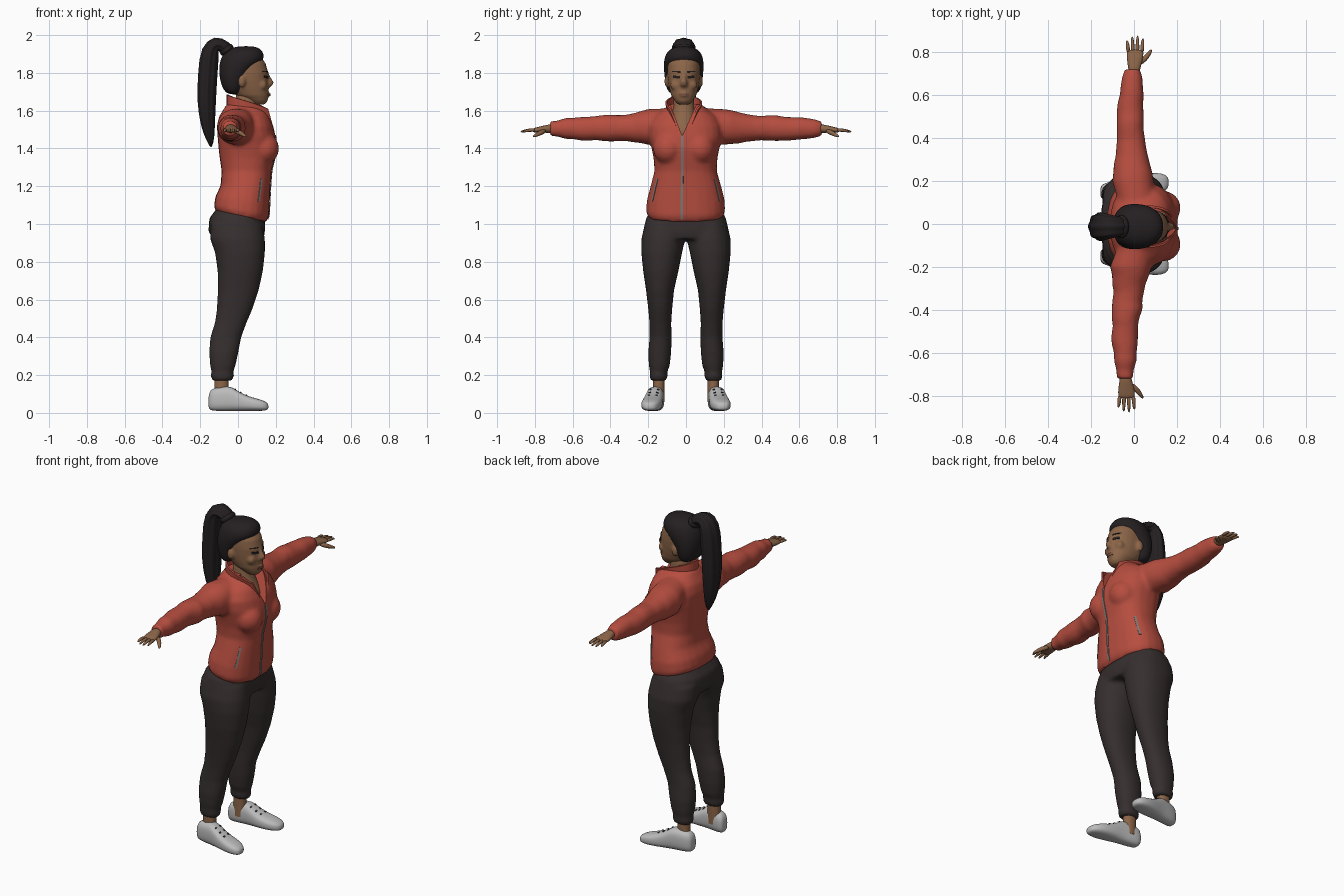
import bpy, bmesh, math, random
from mathutils import Vector

random.seed(4)
cube = bpy.data.objects.get("Cube")
if cube:
    bpy.data.objects.remove(cube, do_unlink=True)


def material(name, rgb):
    m = bpy.data.materials.new(name)
    m.use_nodes = True
    m.diffuse_color = (*rgb, 1)
    m.node_tree.nodes["Principled BSDF"].inputs["Base Color"].default_value = (*rgb, 1)
    return m


RED = material("jacket red", (0.47, 0.075, 0.05))
DARK = material("trouser charcoal", (0.037, 0.028, 0.028))
HAIR = material("hair black", (0.018, 0.014, 0.015))
SKIN = material("skin brown", (0.26, 0.13, 0.065))
LIP = material("lip brown", (0.2, 0.085, 0.055))
SHOE = material("shoe grey", (0.5, 0.5, 0.5))
METAL = material("zip grey", (0.2, 0.19, 0.18))


def skin_rings(bm, rings):
    """Bridge rings of points into a closed tube."""
    vs = [[bm.verts.new(p) for p in r] for r in rings]
    n = len(vs[0])
    for a, b in zip(vs, vs[1:]):
        for i in range(n):
            j = (i + 1) % n
            bm.faces.new((a[i], a[j], b[j], b[i]))
    bm.faces.new(vs[0])
    bm.faces.new(vs[-1])


def loft(bm, axis, rings, e=2.2, n=24):
    """Rings are (position on axis, min, max, min, max) of rounded boxes."""
    out = []
    others = [k for k in range(3) if k != axis]
    for t, a0, a1, b0, b1 in rings:
        ring = []
        for i in range(n):
            w = 2 * math.pi * i / n
            c, s = math.cos(w), math.sin(w)
            p = [t, t, t]
            p[others[0]] = (a0 + a1) / 2 + (a1 - a0) / 2 * math.copysign(abs(c) ** (2 / e), c)
            p[others[1]] = (b0 + b1) / 2 + (b1 - b0) / 2 * math.copysign(abs(s) ** (2 / e), s)
            ring.append(Vector(p))
        out.append(ring)
    skin_rings(bm, out)


def tube(bm, pts, radii, ref, wide=1, ridge=0, n=12):
    pts = [Vector(p) for p in pts]
    out = []
    for i, (p, r) in enumerate(zip(pts, radii)):
        t = (pts[min(i + 1, len(pts) - 1)] - pts[max(i - 1, 0)]).normalized()
        side = (Vector(ref) - t * t.dot(Vector(ref))).normalized()
        up = t.cross(side)
        ring = []
        for k in range(n):
            w = 2 * math.pi * k / n
            q = r * (1 + ridge * math.cos(n / 4 * w))
            ring.append(p + side * q * wide * math.cos(w) + up * q * math.sin(w))
        out.append(ring)
    skin_rings(bm, out)


def ball(bm, centre, size):
    made = bmesh.ops.create_uvsphere(bm, u_segments=16, v_segments=10, radius=1)["verts"]
    for v in made:
        v.co = Vector([c + s * x for c, s, x in zip(centre, size, v.co)])


def finish(name, bm, mat, voxel=0, subsurf=0, solid=0, cutter=None, angle=60):
    bmesh.ops.recalc_face_normals(bm, faces=bm.faces)
    me = bpy.data.meshes.new(name)
    bm.to_mesh(me)
    bm.free()
    ob = bpy.data.objects.new(name, me)
    bpy.context.collection.objects.link(ob)
    me.materials.append(mat)
    if voxel:
        m = ob.modifiers.new("blend", "REMESH")
        m.mode, m.voxel_size = "VOXEL", voxel
        m = ob.modifiers.new("soften", "SMOOTH")
        m.factor, m.iterations = 0.5, 5
    if solid:
        m = ob.modifiers.new("thickness", "SOLIDIFY")
        m.thickness, m.offset = solid, 0
    if subsurf:
        ob.modifiers.new("round", "SUBSURF").levels = subsurf
    if cutter:
        m = ob.modifiers.new("cut", "BOOLEAN")
        m.operation, m.object = "DIFFERENCE", cutter
    bpy.ops.object.select_all(action="DESELECT")
    ob.select_set(True)
    bpy.context.view_layer.objects.active = ob
    for m in list(ob.modifiers):
        bpy.ops.object.modifier_apply(modifier=m.name)
    bpy.ops.object.shade_smooth_by_angle(angle=math.radians(angle))
    return ob


def strip(name, ob, pts, width, mat, axis=0):
    """Thin plate laid on a surface, projected along x (0) or z (2)."""
    bpy.context.view_layer.update()
    ray = Vector((-1, 0, 0)) if axis == 0 else Vector((0, 0, -1))
    bm, prev = bmesh.new(), None
    d = (Vector(pts[-1]) - Vector(pts[0])).normalized()
    for p in pts:
        pair = []
        for s in (-1, 1):
            a, b = p[0] - d.y * s * width / 2, p[1] + d.x * s * width / 2
            start = Vector((2, a, b)) if axis == 0 else Vector((a, b, 2))
            hit, loc, _, _ = ob.ray_cast(start, ray)
            if hit:
                pair.append(bm.verts.new(loc - ray * 0.003))
        if len(pair) == 2:
            if prev:
                bm.faces.new((prev[0], prev[1], pair[1], pair[0]))
            prev = pair
    finish(name, bm, mat, solid=0.003)


def line(p, q, n=6):
    return [tuple(Vector(p).lerp(Vector(q), i / n)) for i in range(n + 1)]


SIDES = (("left", 1), ("right", -1))

# Neck opening cutter
bm = bmesh.new()
tri = ((-0.02, 1.465), (0.075, 1.68), (-0.1, 1.68))
skin_rings(bm, [[Vector((x, y, z)) for y, z in tri] for x in (0.065, 0.4)])
opening = finish("neck_opening_cutter", bm, RED)
opening.hide_render = True

# Jacket body, bust and sleeves blended into one surface
bm = bmesh.new()
loft(bm, 2, [(1.04, -.115, .15, -.2, .195), (1.07, -.128, .165, -.212, .207), (1.13, -.12, .168, -.207, .205),
             (1.2, -.092, .172, -.188, .187), (1.28, -.087, .178, -.167, .163), (1.35, -.097, .195, -.172, .167),
             (1.4, -.103, .205, -.182, .177), (1.46, -.108, .2, -.197, .192), (1.52, -.112, .187, -.2, .19),
             (1.57, -.1, .168, -.17, .165), (1.61, -.075, .15, -.115, .11), (1.635, -.06, .14, -.085, .08)], 2.4)
for v in bm.verts:
    v.co.z -= 0.2 * v.co.x * max(0, (1.25 - v.co.z) / 0.21)
for _, s in SIDES:
    ball(bm, (.135, s * .085 - .01, 1.4), (.083, .08, .085))
    rings = []
    for y, x0, x1, z0, z1 in [(.08, -.08, .1, 1.45, 1.615), (.2, -.1, .09, 1.42, 1.607), (.28, -.09, .07, 1.43, 1.588),
                              (.36, -.087, .06, 1.435, 1.58), (.44, -.083, .047, 1.438, 1.578),
                              (.52, -.08, .045, 1.44, 1.568), (.6, -.063, .042, 1.45, 1.562),
                              (.68, -.053, .037, 1.458, 1.552), (.72, -.043, .033, 1.467, 1.543)]:
        shift = 0 if s > 0 else -.05 * y
        for dy, f in ((0, 1), (.035, .93)):
            k = .005 * random.uniform(-1, 1) + (1 - f) * (x1 - x0) / 2
            if y + dy < .73:
                rings.append((s * (y + dy), x0 + shift + k, x1 + shift - k, z0 + k, z1 - k))
    loft(bm, 1, rings)
jacket = finish("jacket", bm, RED, voxel=0.011, cutter=opening, angle=45)
bpy.data.objects.remove(opening, do_unlink=True)

# Open stand-up collar
bm = bmesh.new()
rows = []
for i in range(25):
    t = i / 12 - 1
    w, phi = abs(t) ** 3, math.radians(130 * t)
    x, y = .075 - .13 * math.cos(phi), .093 * math.sin(phi)
    low = (x + .025 * w, y * (1 - .5 * w) - .012, 1.59 - .07 * w)
    rows.append([bm.verts.new(p) for p in (low, (x, y - .012, 1.685 - .075 * abs(t) ** 1.5))])
for a, b in zip(rows, rows[1:]):
    bm.faces.new((a[0], b[0], b[1], a[1]))
finish("collar", bm, RED, solid=0.01)

# Zip and pocket trims
strip("front_zip", jacket, line((-.022, 1.025), (-.02, 1.47), 30), .013, METAL)
for side, s in SIDES:
    strip(side + "_pocket_trim", jacket, line((s * .18, 1.12), (s * .152, 1.24)), .007, METAL)

# Trousers
bm = bmesh.new()
loft(bm, 2, [(1.1, -.1, .12, -.17, .17), (1.03, -.152, .142, -.212, .212), (.96, -.157, .143, -.228, .228),
             (.92, -.13, .135, -.2, .2)], 2.4)
for _, s in SIDES:
    legs = [(1.0, -.145, .13, .0, .218), (.92, -.148, .143, .004, .237), (.85, -.122, .143, .02, .237),
            (.75, -.108, .132, .04, .227), (.65, -.107, .11, .063, .212), (.55, -.112, .077, .073, .2),
            (.48, -.122, .047, .078, .194), (.4, -.147, .017, .076, .193), (.32, -.153, .002, .078, .2),
            (.25, -.148, -.013, .086, .197), (.215, -.14, -.025, .1, .19), (.2, -.146, -.02, .096, .194),
            (.17, -.137, -.03, .104, .187)]
    loft(bm, 2, [(z, a, b, s * c, s * d) for z, a, b, c, d in legs])
finish("trousers", bm, DARK, voxel=0.011)

# Ankles and shoes
for side, s in SIDES:
    bm = bmesh.new()
    loft(bm, 2, [(z, -.125, -.05, s * .114, s * .175) for z in (.06, .12, .17, .22)])
    finish(side + "_ankle", bm, SKIN)
    bm = bmesh.new()
    rings = []
    for x, h, z0, z1 in [(-.157, .02, .03, .08), (-.148, .036, .012, .128), (-.11, .042, .01, .133),
                         (-.06, .044, .01, .142), (-.03, .046, .01, .137), (.01, .05, .01, .108),
                         (.06, .055, .01, .086), (.11, .053, .01, .074), (.148, .038, .012, .06),
                         (.162, .018, .02, .045)]:
        c = .15 + .14 * (x + .15)
        rings.append((x, s * (c - h), s * (c + h), z0, z1))
    loft(bm, 0, rings, 2.7)
    shoe = finish(side + "_shoe", bm, SHOE, subsurf=1)
    for i in range(3):
        for k in (-1, 1):
            x = .03 * i - .015
            y = s * (.17 + .14 * x) + k * .02
            strip(side + "_eyelet", shoe, line((x, y - .006), (x, y + .006), 2), .008, DARK, axis=2)

# Hands
for side, s in SIDES:
    dx = 0 if s > 0 else -.04
    bm = bmesh.new()
    loft(bm, 1, [(s * y, a + dx, b + dx, c, d) for y, a, b, c, d in
                 [(.69, -.025, .025, 1.48, 1.53), (.73, -.027, .03, 1.483, 1.527), (.765, -.034, .042, 1.483, 1.518),
                  (.8, -.034, .045, 1.483, 1.51), (.812, -.03, .04, 1.487, 1.505)]])
    for i, tip in enumerate((.855, .875, .88, .865)):
        x = -.026 + .021 * i + dx
        tube(bm, [(x, s * .795, 1.497), (x + .002 * i - .004, s * .835, 1.498), (x + .004 * i - .007, s * tip, 1.487)],
             (.011, .0095, .005), (1, 0, 0), n=8)
    tube(bm, [(.02 + dx, s * .745, 1.495), (.053 + dx, s * .77, 1.483), (.068 + dx, s * .79, 1.472),
              (.083 + dx, s * .812, 1.462)], (.015, .014, .011, .006), (0, 0, 1), n=8)
    finish(side + "_hand", bm, SKIN, subsurf=1)

# Neck and upper chest
Y = -.012
bm = bmesh.new()
loft(bm, 2, [(z, a, b, Y - h, Y + h) for z, a, b, h in
             [(1.44, -.02, .165, .07), (1.5, -.02, .157, .075), (1.55, -.02, .132, .07), (1.6, -.015, .106, .058),
              (1.65, -.012, .098, .054), (1.72, -.015, .1, .054)]])
finish("neck_and_chest", bm, SKIN, subsurf=1)

# Head with nose, lips and ears
bm = bmesh.new()
loft(bm, 2, [(z, a, b, Y - h, Y + h) for z, a, b, h in
             [(1.632, .08, .14, .028), (1.65, .05, .157, .046), (1.68, -.01, .162, .066), (1.72, -.055, .162, .078),
              (1.76, -.075, .16, .085), (1.8, -.08, .16, .088), (1.85, -.08, .147, .087), (1.9, -.06, .11, .07),
              (1.925, 0, .07, .03)]])
loft(bm, 2, [(z, .12, b, Y - h, Y + h) for z, b, h in
             [(1.72, .165, .014), (1.735, .184, .022), (1.75, .19, .019), (1.775, .175, .012), (1.805, .16, .011)]], n=12)
ball(bm, (.155, Y, 1.685), (.017, .026, .014))
for _, s in SIDES:
    ball(bm, (.02, Y + s * .09, 1.755), (.02, .012, .032))
    ball(bm, (.13, Y + s * .042, 1.735), (.025, .03, .028))
head = finish("head", bm, SKIN, voxel=0.007)

# Facial details
strip("mouth", head, line((Y - .024, 1.684), (Y + .024, 1.684)), .014, LIP)
for side, s in SIDES:
    strip(side + "_eye", head, line((Y + s * .02, 1.777), (Y + s * .056, 1.779)), .013, HAIR)
    strip(side + "_eyebrow", head, line((Y + s * .018, 1.806), (Y + s * .062, 1.808)), .006, HAIR)

# Swept-back hair
bm = bmesh.new()
loft(bm, 2, [(z, a, b, Y - h, Y + h) for z, a, b, h in
             [(1.685, -.05, .005, .07), (1.71, -.08, .025, .09), (1.76, -.095, .04, .1), (1.8, -.1, .065, .104),
              (1.84, -.1, .105, .107), (1.87, -.093, .138, .104), (1.9, -.08, .137, .096), (1.925, -.055, .123, .075),
              (1.942, -.005, .09, .035)]])
finish("hair", bm, HAIR, subsurf=1)

# High ponytail and its band
bm = bmesh.new()
tube(bm, [(-.03, Y, 1.885), (-.07, Y, 1.94), (-.115, Y, 1.96), (-.15, Y, 1.925), (-.16, Y, 1.8), (-.168, Y, 1.65),
          (-.16, Y, 1.52), (-.147, Y, 1.45), (-.142, Y, 1.405)],
     (.035, .034, .042, .05, .049, .049, .036, .022, .004), (0, 1, 0), wide=1.3, ridge=.07, n=32)
finish("ponytail", bm, HAIR, subsurf=1)
bm = bmesh.new()
tube(bm, [(-.048, Y, 1.905), (-.06, Y, 1.922), (-.073, Y, 1.94)], (.036, .043, .036), (0, 1, 0), wide=1.35, n=20)
finish("hair_band", bm, HAIR, subsurf=1)
